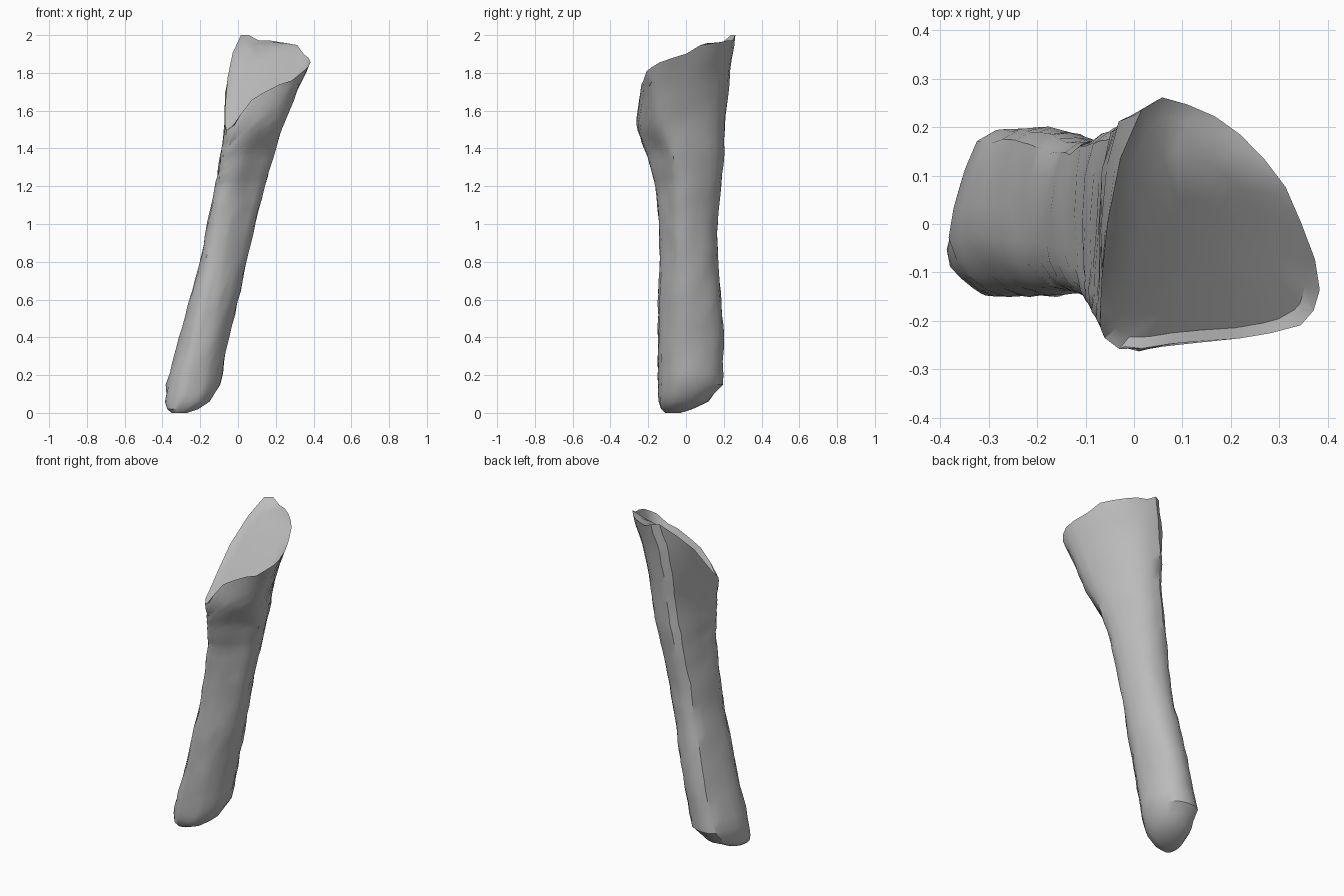
import bpy
import bmesh
import random
from mathutils import Vector

random.seed(4)
SMOOTH = 3          # points between two neighbouring section corners
ROWS = 30           # rings along the shaft

# Remove the default cube
cube = bpy.data.objects.get("Cube")
if cube:
    bpy.data.objects.remove(cube, do_unlink=True)

# Shaft extents: height, left x, right x, front y, back y
stations = [
    (0.0, -.35, -.27, -.11, -.03),
    (.02, -.375, -.21, -.13, .03),
    (.06, -.385, -.15, -.14, .11),
    (.15, -.38, -.095, -.145, .185),
    (.4, -.31, -.05, -.145, .19),
    (.6, -.255, 0, -.145, .18),
    (.8, -.2, .045, -.135, .16),
    (1, -.165, .09, -.14, .16),
    (1.2, -.12, .14, -.155, .18),
    (1.4, -.085, .2, -.215, .195),
    (1.52, -.07, .24, -.258, .2),
    (1.7, -.065, .31, -.245, .22),
    (1.87, -.04, .39, -.235, .24),
    (2, -.005, .41, -.215, .26),
]

# Section corners as fractions of the extents, from the left side around the front
lower_section = [(0, .35), (.21, .03), (.52, 0), (.79, .1),
                 (1, .37), (.93, .75), (.65, 1), (.2, .95)]
middle_section = [(0, .3), (.04, .03), (.36, 0), (.7, .16),
                  (1, .35), (.89, .69), (.55, .98), (.06, .95)]
upper_section = [(0, .3), (.05, .03), (.4, 0), (.88, .02),
                 (1, .21), (.79, .63), (.43, .93), (.05, .95)]
# Height of the slanted break above each corner
break_height = [1.65, 1.51, 1.64, 1.77, 1.87, 1.93, 1.96, 1.99]


def closed_curve(points):
    """Round a closed loop of control points with a Catmull-Rom spline."""
    result = []
    count = len(points)
    for i in range(count):
        a, b, c, d = (Vector(points[(i + k) % count]) for k in (-1, 0, 1, 2))
        for step in range(SMOOTH):
            t = step / SMOOTH
            result.append(b + (c - a) * t / 2
                          + (a - b * 2.5 + c * 2 - d / 2) * t ** 2
                          + (b * 1.5 - a / 2 - c * 1.5 + d / 2) * t ** 3)
    return result


def extents(z):
    """Interpolate the shaft extents at a height."""
    for low, high in zip(stations, stations[1:]):
        if z <= high[0]:
            t = (z - low[0]) / (high[0] - low[0])
            return [p + (q - p) * t for p, q in zip(low[1:], high[1:])]
    return stations[-1][1:]


def ramp(z, start, end):
    return min(1, max(0, (z - start) / (end - start)))


def break_surface(x, y):
    """Height of the broken face, slightly twisted along the front."""
    return min(1.96, 1.52 + (.38 - .7 * y) * (x + .03) + 1.03 * (y + .23))


def bridge(bm, ring_a, ring_b):
    count = len(ring_a)
    for i in range(count):
        j = (i + 1) % count
        bm.faces.new((ring_a[i], ring_a[j], ring_b[j], ring_b[i]))


def close(bm, ring, centre):
    tip = bm.verts.new(centre)
    for i, vert in enumerate(ring):
        bm.faces.new((vert, ring[(i + 1) % len(ring)], tip))


def middle(ring):
    return sum((v.co for v in ring), Vector()) / len(ring)


loops = [closed_curve(s) for s in (lower_section, middle_section, upper_section)]
rim = [v.x for v in closed_curve([(h, 0) for h in break_height])]
rim = [min(2, h + random.uniform(-.02, .02)) for h in rim]
rim[-SMOOTH] = 2

# Ring heights: tight at the rounded foot, even along the shaft
foot = [0, .02, .06, .1, .15]
levels = foot + [foot[-1] + (2 - foot[-1]) * k / ROWS for k in range(1, ROWS + 1)]
blend_start = 1.2

bm = bmesh.new()
rings = []
for level in levels:
    ring = []
    for low, mid, high, top in zip(*loops, rim):
        # Upper rings lean until the last one follows the break
        z = level
        if level > blend_start:
            z = blend_start + (level - blend_start) * (top - blend_start) / (2 - blend_start)
        left, right, front, back = extents(z)
        u, v = low.lerp(mid, ramp(z, .4, 1.35)).lerp(high, ramp(z, 1.4, 1.8))
        rough = .004 if foot[1] < level < 2 else 0
        ring.append(bm.verts.new((
            left + (right - left) * u + random.uniform(-rough, rough),
            front + (back - front) * v + random.uniform(-rough, rough),
            z)))
    rings.append(ring)

for ring_a, ring_b in zip(rings, rings[1:]):
    bridge(bm, ring_a, ring_b)

# Slanted break: worn rim, then a nearly flat face
outer = rings[-1]
centre = middle(outer)
for inset in (.12, .35, .65):
    inner = []
    for vert in rings[-1]:
        x, y, _ = vert.co.lerp(centre, inset)
        inner.append(bm.verts.new((x, y, break_surface(x, y))))
    bridge(bm, outer, inner)
    outer = inner
close(bm, outer, (centre.x, centre.y, break_surface(centre.x, centre.y)))

# Underside of the foot
close(bm, rings[0][::-1], middle(rings[0]))
bmesh.ops.recalc_face_normals(bm, faces=bm.faces)

mesh = bpy.data.meshes.new("bone_shaft")
bm.to_mesh(mesh)
bm.free()
shaft = bpy.data.objects.new("bone_shaft", mesh)
bpy.context.collection.objects.link(shaft)

# Plain grey surface
grey = bpy.data.materials.new("plain_grey")
grey.use_nodes = True
colour = (.5, .5, .5, 1)
grey.diffuse_color = colour
grey.node_tree.nodes["Principled BSDF"].inputs["Base Color"].default_value = colour
mesh.materials.append(grey)

# Soft shading with crisp chipped edges
bpy.ops.object.select_all(action='DESELECT')
shaft.select_set(True)
bpy.context.view_layer.objects.active = shaft
bpy.ops.object.shade_smooth_by_angle(angle=.6)
